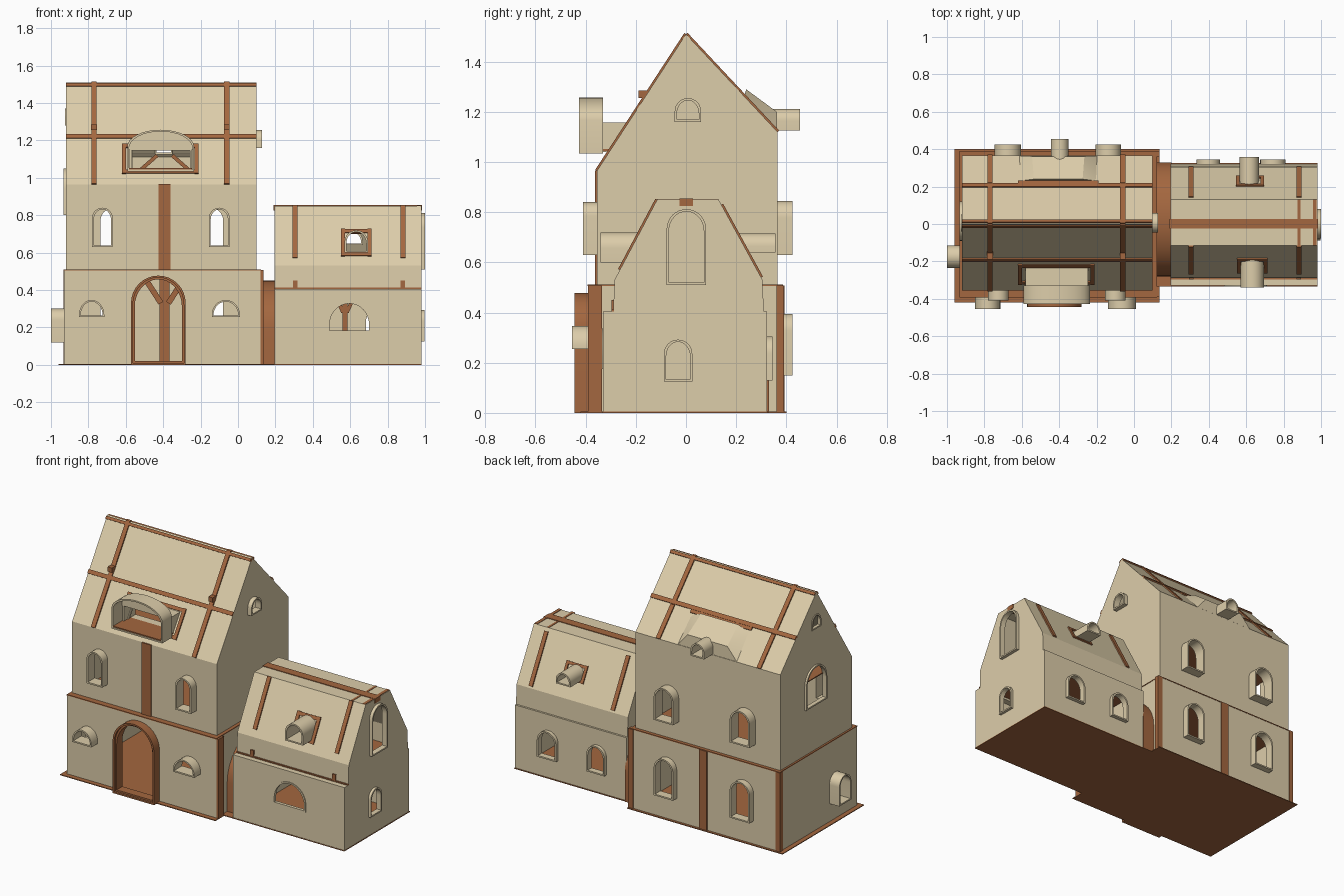
import bpy, bmesh, math
from mathutils import Vector as V

if "Cube" in bpy.data.objects:
    bpy.data.objects.remove(bpy.data.objects["Cube"])

def material(name, rgb):
    m = bpy.data.materials.new(name)
    m.diffuse_color = (*rgb, 1)
    m.use_nodes = True
    m.node_tree.nodes["Principled BSDF"].inputs["Base Color"].default_value = m.diffuse_color
    return m

PLASTER = material("plaster", (0.72, 0.61, 0.40))
WOOD = material("brown wood", (0.37, 0.135, 0.05))

def finish(name, bm, mat):
    bmesh.ops.recalc_face_normals(bm, faces=bm.faces)
    me = bpy.data.meshes.new(name)
    bm.to_mesh(me)
    bm.free()
    me.materials.append(mat)
    ob = bpy.data.objects.new(name, me)
    bpy.context.collection.objects.link(ob)
    return ob

def place(axis, p, d):
    return (d, p[0], p[1]) if axis == 'x' else (p[0], d, p[1])

def add_prism(bm, pts, axis, a, b):
    A = [bm.verts.new(place(axis, p, a)) for p in pts]
    B = [bm.verts.new(place(axis, p, b)) for p in pts]
    bm.faces.new(A)
    bm.faces.new(B)
    for i in range(len(pts)):
        j = (i + 1) % len(pts)
        bm.faces.new((A[i], A[j], B[j], B[i]))

def prism(name, pts, axis, a, b, mat):
    bm = bmesh.new()
    add_prism(bm, pts, axis, a, b)
    return finish(name, bm, mat)

def rect(u0, u1, v0, v1):
    return [(u0, v0), (u1, v0), (u1, v1), (u0, v1)]

def box(name, x0, x1, y0, y1, z0, z1, mat):
    return prism(name, rect(x0, x1, z0, z1), 'y', y0, y1, mat)

def arch(u0, u1, z0, z1, rise=None, inset=0.0):
    """Opening with a round (or flattened) top."""
    rise = min((u1 - u0) / 2, z1 - z0) if rise is None else rise
    u0, u1, z0, z1 = u0 + inset, u1 - inset, z0 + inset, z1 - inset
    rise = min(rise, z1 - z0 - 0.002)
    c, r = (u0 + u1) / 2, (u1 - u0) / 2
    return [(u0, z0), (u1, z0)] + [(c + r * math.cos(math.pi * i / 16),
            z1 - rise + rise * math.sin(math.pi * i / 16)) for i in range(17)]

def tube(name, outer, inner, axis, a, b, mat):
    bm = bmesh.new()
    r = [[bm.verts.new(place(axis, p, d)) for p in s]
         for s, d in ((outer, a), (outer, b), (inner, b), (inner, a))]
    n = len(outer)
    for k in range(4):
        for i in range(n):
            j = (i + 1) % n
            bm.faces.new((r[k][i], r[k][j], r[(k + 1) % 4][j], r[(k + 1) % 4][i]))
    return finish(name, bm, mat)

def beam(name, p, q, side, w, t, mat=WOOD):
    p, q, s = V(p), V(q), V(side).normalized()
    n = (q - p).cross(s).normalized()
    bm = bmesh.new()
    ends = [[bm.verts.new(e + s * a * w / 2 + n * b * t / 2)
             for a, b in ((-1, -1), (1, -1), (1, 1), (-1, 1))] for e in (p, q)]
    bm.faces.new(ends[0])
    bm.faces.new(ends[1])
    for i in range(4):
        j = (i + 1) % 4
        bm.faces.new((ends[0][i], ends[0][j], ends[1][j], ends[1][i]))
    return finish(name, bm, mat)

def cut(ob, pieces):
    """Subtract prisms from an object."""
    bm = bmesh.new()
    for p in pieces:
        add_prism(bm, *p)
    c = finish("cutter", bm, ob.data.materials[0])
    m = ob.modifiers.new("cut", 'BOOLEAN')
    m.operation, m.solver, m.object = 'DIFFERENCE', 'EXACT', c
    bpy.context.view_layer.objects.active = ob
    bpy.ops.object.modifier_apply(modifier=m.name)
    bpy.data.objects.remove(c)

holes = {"lower": [], "upper": [], "wing": []}

def window(part, axis, u0, u1, z0, z1, out, wall, rise=None):
    """Projecting arched surround and its opening; out = outer end, wall = inner end."""
    inner = arch(u0, u1, z0, z1, rise, 0.009)
    tube(part + "_window_surround", arch(u0, u1, z0, z1, rise), inner, axis, out, wall, PLASTER)
    d = 0.03 if out > wall else -0.03
    holes[part].append((arch(u0, u1, z0, z1, rise, 0.004), axis, out + d, wall - d))

# Lower storey openings
for x0, x1 in ((-0.85, -0.715), (-0.14, 0.01)):
    window("lower", 'y', x0, x1, 0.255, 0.347, -0.455, -0.375, 0.08)
BACK = ((-0.745, -0.605), (-0.205, -0.07))
for x0, x1 in BACK:
    window("lower", 'y', x0, x1, 0.15, 0.395, 0.425, 0.37)
    window("upper", 'y', x0, x1, 0.63, 0.845, 0.425, 0.35)
window("lower", 'x', -0.235, -0.115, 0.12, 0.3, -1.0, -0.915)
holes["lower"].append((arch(-0.56, -0.29, -0.1, 0.465), 'y', -0.5, -0.3))

# Upper storey openings
for x0, x1 in ((-0.78, -0.67), (-0.155, -0.045)):
    window("upper", 'y', x0, x1, 0.63, 0.84, -0.41, -0.34)
window("upper", 'x', -0.045, 0.06, 1.16, 1.255, 0.127, 0.085)
window("upper", 'x', -0.09, 0.12, 0.8, 1.05, -0.932, -0.905)
window("upper", 'x', -0.04, 0.05, 1.28, 1.37, -0.925, -0.905)
holes["upper"].append((rect(-0.565, -0.255, 1.05, 1.145), 'y', -0.5, -0.15))
window("upper", 'y', -0.445, -0.35, 1.125, 1.212, 0.455, 0.3)

# Wing openings
window("wing", 'y', 0.48, 0.71, 0.175, 0.337, -0.335, -0.315)
for x0, x1 in ((0.335, 0.46), (0.675, 0.81)):
    window("wing", 'y', x0, x1, 0.13, 0.305, 0.345, 0.305)
window("wing", 'y', 0.57, 0.695, 0.6, 0.72, -0.34, -0.17)
window("wing", 'y', 0.565, 0.667, 0.64, 0.716, 0.357, 0.19)
window("wing", 'x', -0.077, 0.08, 0.51, 0.812, 1.0, 0.965)
window("wing", 'x', -0.088, 0.025, 0.125, 0.292, 0.997, 0.965)

# Hollow shells
lower = box("lower_storey", -0.93, 0.12, -0.39, 0.385, 0.003, 0.507, PLASTER)
cut(lower, [(rect(-0.915, 0.105, -0.1, 0.6), 'y', -0.375, 0.37)])
cut(lower, holes["lower"])
upper = prism("upper_storey_and_roof", [(-0.355, 0.51), (-0.355, 0.965), (0, 1.51), (0.365, 1.12),
              (0.365, 0.51)], 'x', -0.92, 0.10, PLASTER)
cut(upper, [([(-0.34, 0.4), (-0.34, 0.96), (0, 1.485), (0.35, 1.112), (0.35, 0.4)], 'x', -0.905, 0.085)])
cut(upper, holes["upper"])
wing = prism("side_wing", [(-0.33, 0.003), (-0.33, 0.405), (-0.29, 0.405), (-0.285, 0.53), (-0.115, 0.85),
             (0.13, 0.85), (0.305, 0.53), (0.31, 0.405), (0.322, 0.405), (0.322, 0.003)], 'x', 0.195, 0.98, PLASTER)
cut(wing, [([(-0.315, -0.1), (-0.315, 0.39), (-0.275, 0.39), (-0.27, 0.53), (-0.107, 0.836), (0.122, 0.836),
             (0.29, 0.53), (0.295, 0.39), (0.307, 0.39), (0.307, -0.1)], 'x', 0.21, 0.965)])
cut(wing, holes["wing"])

# Floors, base and covered passage
box("main_base", -0.96, 0.135, -0.42, 0.4, 0, 0.005, WOOD)
box("wing_base", 0.13, 0.982, -0.333, 0.327, 0, 0.005, WOOD)
box("upper_floor", -0.932, 0.122, -0.392, 0.387, 0.505, 0.511, WOOD)
box("attic_floor", -0.91, 0.09, -0.345, 0.355, 0.958, 0.964, WOOD)
box("wing_floor", 0.2, 0.97, -0.297, 0.3, 0.403, 0.409, WOOD)
box("wing_eave_strip", 0.195, 0.982, -0.296, -0.288, 0.405, 0.413, WOOD)
prism("passage", arch(-0.28, 0.33, 0, 0.45, 0.26), 'x', 0.11, 0.2, WOOD)

# Posts
box("front_post", -0.425, -0.36, -0.363, -0.335, 0.505, 0.966, WOOD)
box("back_post", -0.42, -0.365, 0.355, 0.392, 0, 0.508, WOOD)
box("right_front_corner_post", 0.115, 0.135, -0.39, -0.335, 0, 0.508, WOOD)
box("right_back_corner_post", 0.10, 0.135, 0.36, 0.39, 0, 0.508, WOOD)
box("left_back_corner_post", -0.934, -0.905, 0.36, 0.39, 0, 0.508, WOOD)
box("wing_back_post", 0.56, 0.585, 0.285, 0.305, 0, 0.405, WOOD)
for s in (-1, 1):
    beam("lower_brace", (-0.392 + s * 0.02, 0.355, 0.33), (-0.392 + s * 0.13, 0.355, 0.5), (0, 1, 0), 0.02, 0.03)
    beam("attic_brace", (-0.392 + s * 0.2, 0.0, 0.98), (-0.392 + s * 0.04, 0.0, 1.12), (0, 1, 0), 0.02, 0.02)
    beam("wing_brace", (0.572 + s * 0.01, 0.295, 0.28), (0.572 + s * 0.06, 0.295, 0.39), (0, 1, 0), 0.015, 0.02)

# Door frame
tube("door_frame", arch(-0.572, -0.28, 0, 0.477), arch(-0.572, -0.28, 0, 0.477, None, 0.02), 'y', -0.432, -0.375, WOOD)
tube("door_trim", arch(-0.572, -0.28, 0, 0.477), arch(-0.572, -0.28, 0, 0.477, None, 0.01), 'y', -0.445, -0.43, WOOD)

# Roof timbers: each slope is y as a function of z
def main_front(z): return -0.355 + (z - 0.965) * 0.6514
def main_back(z): return 0.365 - (z - 1.12) * 0.936
def wing_front(z): return -0.285 + (z - 0.53) * 0.531
def wing_back(z): return 0.305 - (z - 0.53) * 0.547

def rafter(name, x, z0, z1, f, w=0.028):
    beam(name, (x, f(z0), z0), (x, f(z1), z1), (1, 0, 0), w, 0.016)

def purlin(name, x0, x1, z, f, w=0.025):
    beam(name, (x0, f(z), z), (x1, f(z), z), (0, f(z + 1) - f(z), 1), w, 0.016)

def roof_frame(name, x0, x1, z0, z1, f, w=0.022):
    for x in (x0 + w / 2, x1 - w / 2):
        rafter(name + "_side", x, z0, z1, f, w)
    for z in (z0 + w / 2, z1 - w / 2):
        purlin(name + "_rail", x0, x1, z, f, w)

for x in (-0.77, -0.06):
    rafter("main_front_rafter", x, 0.965, 1.51, main_front)
    rafter("main_back_rafter", x, 1.12, 1.51, main_back)
    box("front_peg", x - 0.015, x + 0.015, -0.19, -0.14, 1.255, 1.285, WOOD)
    box("back_peg", x - 0.012, x + 0.012, 0.18, 0.222, 1.265, 1.288, WOOD)
for x in (0.305, 0.882):
    rafter("wing_front_rafter", x, 0.57, 0.85, wing_front, 0.026)
    rafter("wing_back_rafter", x, 0.54, 0.83, wing_back, 0.026)
    box("wing_eave_peg", x - 0.012, x + 0.012, -0.296, -0.28, 0.405, 0.45, WOOD)
purlin("front_purlin", -0.92, 0.1, 1.22, main_front)
purlin("back_purlin", -0.92, 0.1, 1.292, main_back)
purlin("front_ridge_board", -0.92, 0.1, 1.495, main_front, 0.018)
purlin("back_ridge_board", -0.92, 0.1, 1.498, main_back, 0.018)
box("wing_ridge_beam", 0.19, 0.983, -0.025, 0.028, 0.825, 0.854, WOOD)
box("wing_end_trim", 0.957, 0.977, -0.115, 0.13, 0.84, 0.853, WOOD)
box("wing_cross_trim", 0.875, 0.889, -0.115, 0.13, 0.84, 0.852, WOOD)
roof_frame("front_dormer_frame", -0.62, -0.21, 1.02, 1.18, main_front)
roof_frame("wing_front_dormer_frame", 0.55, 0.715, 0.58, 0.725, wing_front)
roof_frame("wing_back_dormer_frame", 0.545, 0.695, 0.625, 0.72, wing_back, 0.018)
purlin("back_dormer_rail", -0.62, -0.19, 1.275, main_back, 0.02)

# Front dormer: arched hood with a square throat behind it
tube("front_dormer_hood", arch(-0.592, -0.235, 1.035, 1.257, 0.09),
     arch(-0.592, -0.235, 1.035, 1.257, 0.09, 0.009), 'y', -0.427, -0.33, PLASTER)
prism("front_dormer_tympanum", arch(-0.588, -0.239, 1.15, 1.25, 0.09), 'y', -0.336, -0.33, PLASTER)
tube("front_dormer_throat", rect(-0.58, -0.247, 1.04, 1.157), rect(-0.57, -0.257, 1.05, 1.147),
     'y', -0.332, -0.215, PLASTER)
box("front_dormer_sill", -0.582, -0.245, -0.424, -0.27, 1.045, 1.052, WOOD)

# Back dormer: tapered block around the round opening
bm = bmesh.new()
for s in (-1, 1):
    for dx, y, z in ((0.21, 0.23, 1.255), (0.21, 0.364, 1.118), (0.13, 0.24, 1.29),
                     (0.14, 0.362, 1.2), (0.2, 0.33, 1.13)):
        bm.verts.new((-0.405 + s * dx, y, z))
bmesh.ops.convex_hull(bm, input=bm.verts)
dormer = finish("back_dormer", bm, PLASTER)
cut(dormer, [(arch(-0.445, -0.35, 1.125, 1.212, None, 0.005), 'y', 0.1, 0.5)])

# Smooth the round arches, keep corners sharp
for ob in bpy.data.objects:
    ob.select_set(True)
bpy.context.view_layer.objects.active = upper
bpy.ops.object.shade_smooth_by_angle(angle=math.radians(20))
